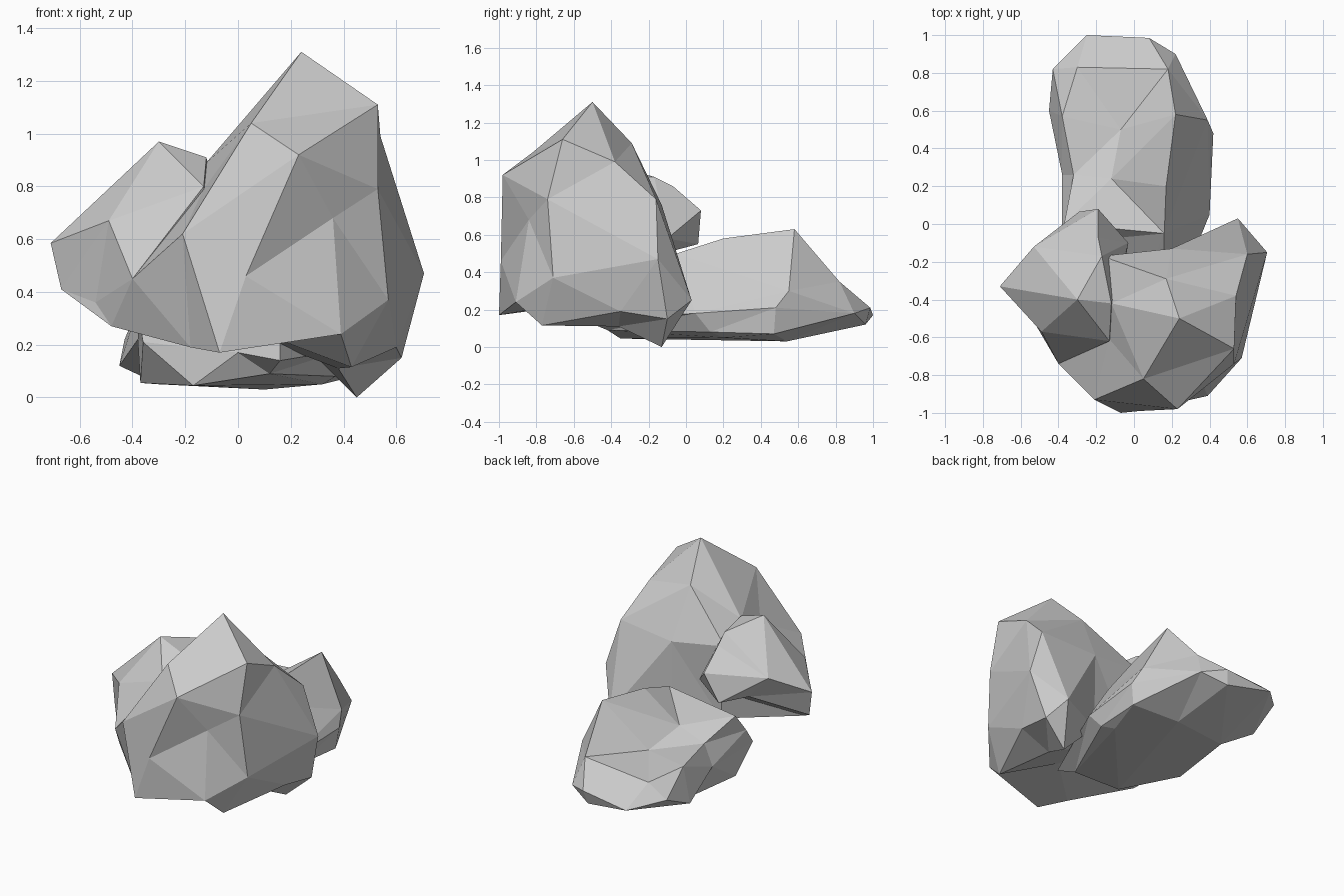
import bpy, bmesh
from mathutils import Vector


def rock(name, centre, radii, corners):
    """Faceted stone: corners are linked up on a ball around the centre, then
    moved to their true places, so hollows between corners are kept."""
    c = Vector(centre)
    bm = bmesh.new()
    true_place = {}
    for p in map(Vector, corners):
        d = Vector([a / r for a, r in zip(p - c, radii)]).normalized()
        true_place[bm.verts.new(d)] = p
    bmesh.ops.convex_hull(bm, input=bm.verts[:])
    for v in bm.verts:
        v.co = true_place[v]
    bmesh.ops.recalc_face_normals(bm, faces=bm.faces[:])
    mesh = bpy.data.meshes.new(name)
    bm.to_mesh(mesh)
    bm.free()
    obj = bpy.data.objects.new(name, mesh)
    bpy.context.collection.objects.link(obj)
    return obj


# Tall boulder at the front
rock("tall_boulder", (.15, -.50, .52), (.55, .48, .62), [
    # crown
    (.24, -.50, 1.31), (.53, -.66, 1.11), (.23, -.98, .92), (.05, -.82, 1.04),
    (.17, -.29, 1.09), (.54, -.38, .99), (-.12, -.42, .89), (-.13, -.61, .79),
    # right side
    (.60, -.16, .79), (.705, -.15, .47), (.55, .03, .25), (.62, -.10, .15),
    (.60, -.35, .19), (.57, -.71, .37), (.53, -.74, .79),
    # front
    (.36, -.84, .68), (.03, -.99, .46), (-.21, -.93, .62), (-.40, -.74, .45),
    (.39, -.91, .24), (-.07, -1.0, .17),
    # foot, hollow underside and back
    (.45, -.13, 0), (.43, -.77, .115), (-.48, -.58, .27), (-.18, -.85, .19),
    (.38, -.36, .11), (.10, -.60, .24), (.20, -.13, .76), (-.17, -.17, .81),
    (.20, -.14, .25), (-.12, -.20, .30),
])

# Shoulder stone overhanging on the left
rock("shoulder_stone", (-.30, -.30, .66), (.35, .35, .32), [
    (-.30, -.40, .97), (-.12, -.42, .91), (-.17, -.17, .91), (-.19, -.07, .86),
    (-.19, .08, .73), (-.29, .065, .55), (-.53, -.12, .71), (-.71, -.33, .585),
    (-.67, -.36, .41), (-.49, -.57, .67), (-.54, -.50, .36), (-.48, -.58, .27),
    (-.40, -.74, .45), (-.13, -.62, .80), (-.03, -.10, .58), (-.10, -.20, .48),
    (-.10, -.50, .35), (-.40, -.10, .56),
])

# Low slab lying behind
rock("low_slab", (-.02, .35, .20), (.42, .65, .28), [
    # ridge and left shoulder
    (.22, .58, .63), (.17, .20, .58), (.16, -.05, .50), (-.12, .24, .42),
    (-.32, .26, .36), (-.37, 0, .46), (-.38, -.10, .33), (-.38, .57, .34),
    (-.07, .50, .34), (-.38, .26, .22),
    # sloping tail
    (.18, .82, .35), (-.30, .83, .31), (-.43, .82, .22), (-.25, 1.0, .17),
    (.08, .985, .21), (.06, .96, .12), (.22, .90, .18), (-.45, .60, .12),
    # right flank
    (.39, .55, .30), (.42, .48, .21), (.40, .05, .18), (.37, .13, .08),
    (.40, .47, .07),
    # underside
    (.32, .20, .05), (.10, .54, .03), (-.30, .47, .05), (-.37, .0, .055),
    (-.17, -.35, .045), (.12, -.42, .09), (.16, -.54, .14), (-.36, -.20, .21),
    (0, -.45, .17),
])
